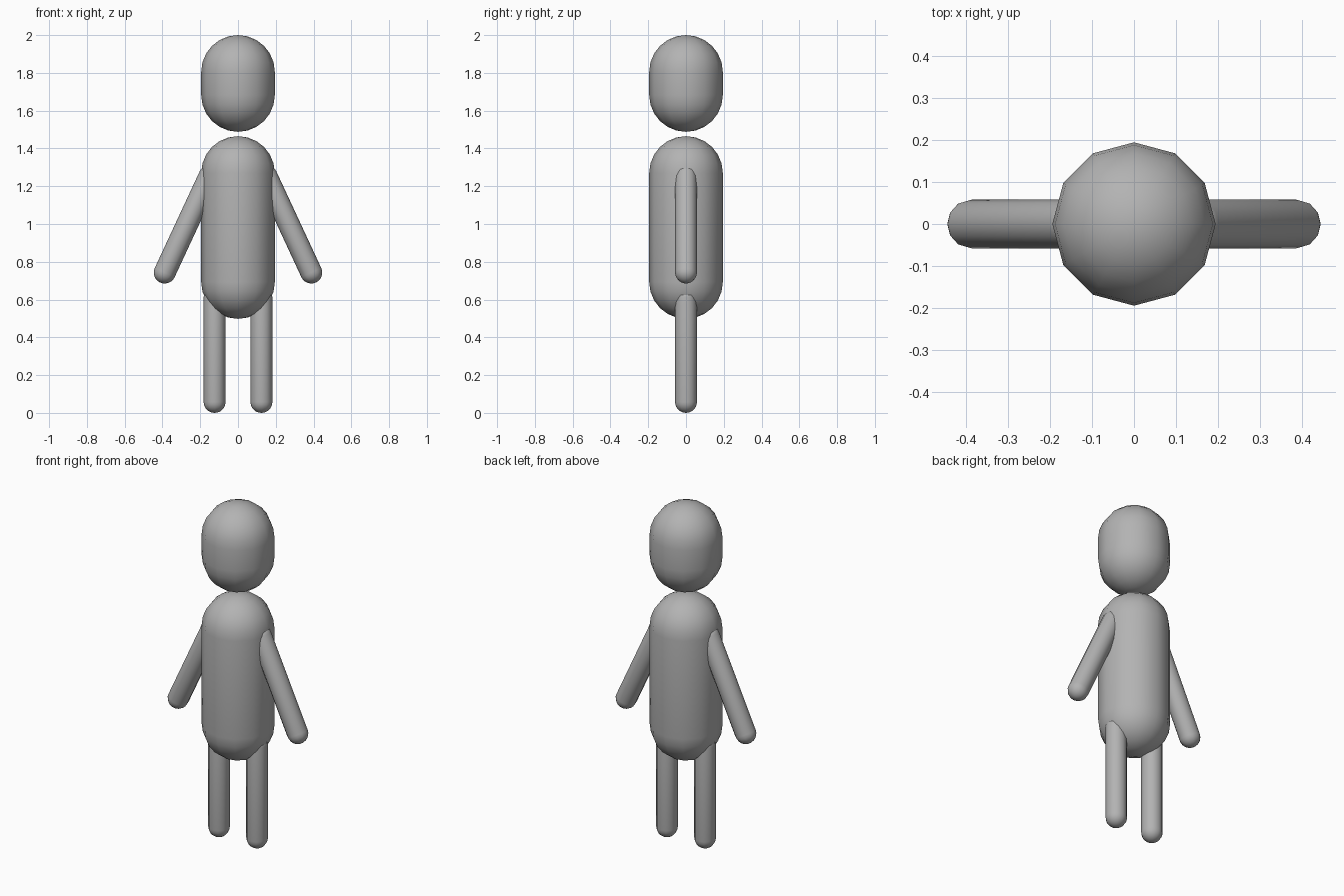
import bpy, bmesh, math
from mathutils import Vector

if "Cube" in bpy.data.objects:
    bpy.data.objects.remove(bpy.data.objects["Cube"])

SIDES, RINGS = 12, 6
grey = bpy.data.materials.new("dark_grey")
grey.diffuse_color = (0.45, 0.45, 0.45, 1)
grey.use_nodes = True
grey.node_tree.nodes["Principled BSDF"].inputs["Base Color"].default_value = grey.diffuse_color


def capsule(name, start, end, r):
    """Smooth 12-sided capsule whose cap centres are start and end."""
    start, end = Vector(start), Vector(end)
    half = (end - start).length / 2
    bm = bmesh.new()
    # rings from bottom cap to top cap
    rings = []
    for centre, first, last in ((-half, -RINGS + 1, 0), (half, 0, RINGS - 1)):
        for k in range(first, last + 1):
            a = k / RINGS * math.pi / 2
            rings.append([bm.verts.new((r * math.cos(a) * math.cos(t),
                                        r * math.cos(a) * math.sin(t),
                                        centre + r * math.sin(a)))
                          for t in (2 * math.pi * i / SIDES for i in range(SIDES))])
    bottom = bm.verts.new((0, 0, -half - r))
    top = bm.verts.new((0, 0, half + r))
    for i in range(SIDES):
        j = (i + 1) % SIDES
        for lo, hi in zip(rings, rings[1:]):
            bm.faces.new((lo[i], lo[j], hi[j], hi[i]))
        bm.faces.new((bottom, rings[0][j], rings[0][i]))
        bm.faces.new((top, rings[-1][i], rings[-1][j]))
    for f in bm.faces:
        f.smooth = True
    mesh = bpy.data.meshes.new(name)
    bm.to_mesh(mesh)
    bm.free()
    mesh.materials.append(grey)
    ob = bpy.data.objects.new(name, mesh)
    bpy.context.collection.objects.link(ob)
    # tilt in the front plane only
    d = end - start
    ob.location = (start + end) / 2
    ob.rotation_euler = (0, math.atan2(d.x, d.z), 0)
    return ob


# head and torso
capsule("head", (0, 0, 1.683), (0, 0, 1.805), 0.195)
capsule("torso", (0, 0, 0.693), (0, 0, 1.27), 0.195)

# arms and legs on both sides
for side, s in (("right", 1), ("left", -1)):
    capsule(side + "_arm", (s * 0.388, 0, 0.743), (s * 0.15, 0, 1.255), 0.058)
    capsule(side + "_leg", (s * 0.124, 0, 0.058), (s * 0.124, 0, 0.61), 0.058)
